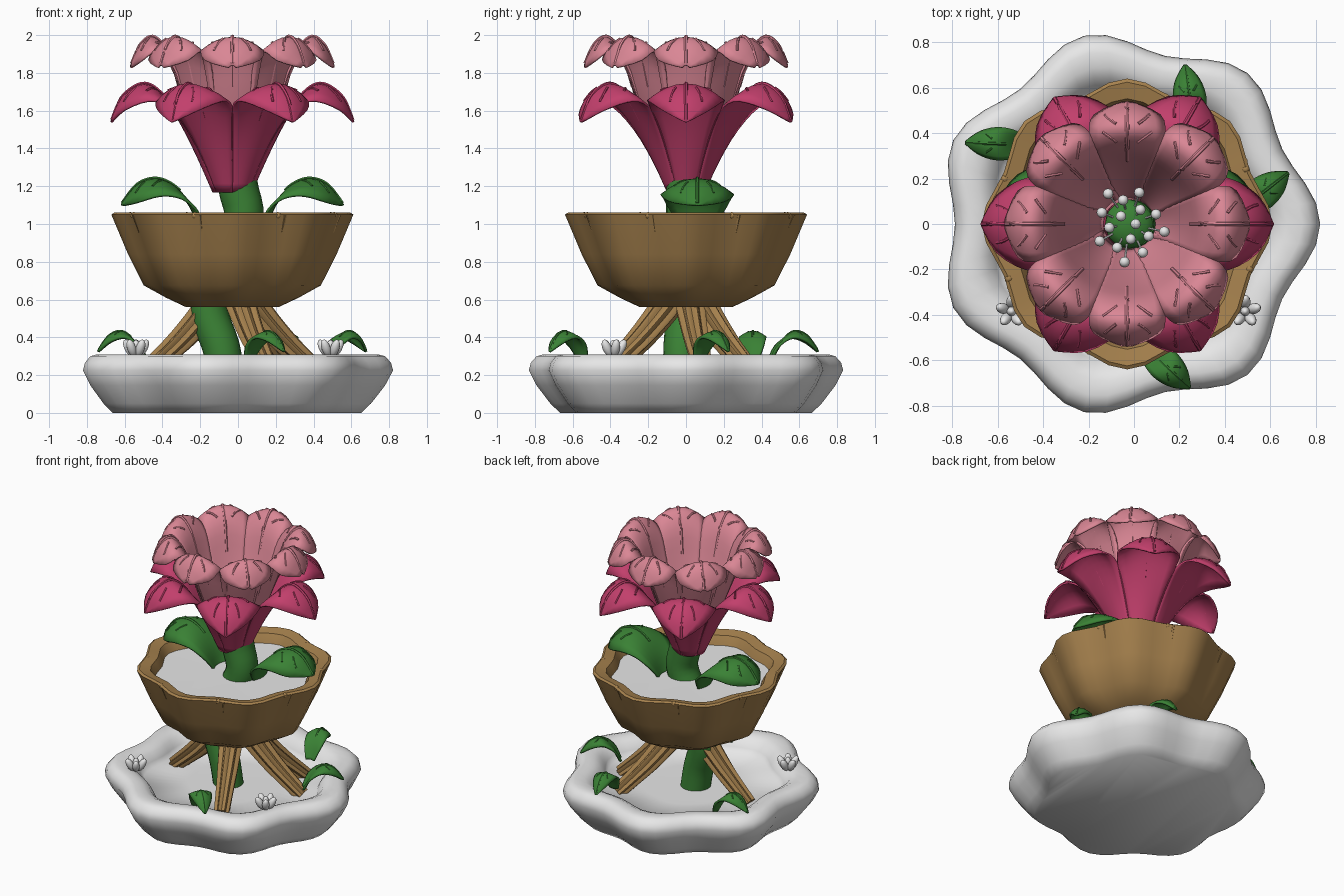
import bpy, bmesh, math
from mathutils import Vector, Matrix

cube = bpy.data.objects.get("Cube")
if cube:
    bpy.data.objects.remove(cube)

CX = -0.03
TAU = math.tau


def material(name, r, g, b):
    m = bpy.data.materials.new(name)
    m.use_nodes = True
    m.diffuse_color = (r, g, b, 1)
    m.node_tree.nodes["Principled BSDF"].inputs["Base Color"].default_value = (r, g, b, 1)
    return m


WHITE = material("white", 0.8, 0.8, 0.8)
BROWN = material("brown", 0.38, 0.22, 0.075)
GREEN = material("green", 0.042, 0.22, 0.035)
PINK = material("pink", 0.7, 0.24, 0.3)
MAGENTA = material("magenta", 0.54, 0.05, 0.15)


def finish(bm, name, mat, thickness=0, sharp=40):
    bmesh.ops.recalc_face_normals(bm, faces=bm.faces)
    mesh = bpy.data.meshes.new(name)
    bm.to_mesh(mesh)
    bm.free()
    ob = bpy.data.objects.new(name, mesh)
    bpy.context.collection.objects.link(ob)
    mesh.materials.append(mat)
    if thickness:
        mod = ob.modifiers.new("thickness", "SOLIDIFY")
        mod.thickness = thickness
        mod.offset = 0
    bpy.ops.object.select_all(action="DESELECT")
    ob.select_set(True)
    bpy.context.view_layer.objects.active = ob
    bpy.ops.object.shade_smooth_by_angle(angle=math.radians(sharp))


def grid(bm, fn, nu, nv, wrap=False, caps=False):
    """Skin rows of points fn(row, column); optionally closed around and capped."""
    rows = [[bm.verts.new(fn(i, j)) for j in range(nv)] for i in range(nu)]
    for a, b in zip(rows, rows[1:]):
        for j in range(nv if wrap else nv - 1):
            k = (j + 1) % nv
            bm.faces.new((a[j], a[k], b[k], b[j]))
    if caps:
        bm.faces.new(rows[0])
        bm.faces.new(rows[-1])


def spline(points, t):
    """Smooth curve through points of any dimension, t in 0..1."""
    n = len(points) - 1
    i = min(int(t * n), n - 1)
    f = t * n - i
    p0, p1, p2, p3 = (points[min(max(i + k, 0), n)] for k in (-1, 0, 1, 2))
    return [b + 0.5 * f * (c - a + f * (2 * a - 5 * b + 4 * c - d + f * (3 * (b - c) + d - a)))
            for a, b, c, d in zip(p0, p1, p2, p3)]


def tube(bm, path, radius, sides=6, ridges=0, steps=None):
    """Tube along a path, with optional lengthwise ridges."""
    steps = steps or len(path)
    pts = [Vector(spline(path, i / (steps - 1))) for i in range(steps)]

    def at(i, j):
        d = (pts[min(i + 1, steps - 1)] - pts[max(i - 1, 0)]).normalized()
        side = d.cross(Vector((0.31, 0.2, 0.93) if abs(d.z) < 0.9 else (1, 0, 0))).normalized()
        a = TAU * j / sides
        r = radius(i / (steps - 1)) if callable(radius) else radius
        r *= 1 + 0.14 * math.cos(ridges * a) if ridges else 1
        return pts[i] + r * (math.cos(a) * side + math.sin(a) * d.cross(side))
    grid(bm, at, steps, sides, True, True)


def ball(bm, centre, size, stretch=(1, 1, 1), turn=Matrix()):
    m = Matrix.Translation(centre) @ turn @ Matrix.Diagonal((*stretch, 1))
    bmesh.ops.create_uvsphere(bm, u_segments=12, v_segments=8, radius=size, matrix=m)


def vessel(name, mat, profile, lobes, depth, segments, sharp):
    """Lobed dish turned from a (radius, height, waviness) profile."""
    bm = bmesh.new()

    def at(i, j):
        r, z, wave = profile[i]
        a = TAU * j / segments
        r *= 1 + depth * wave * math.cos(lobes * a)
        return (CX + r * math.cos(a), r * math.sin(a), z)
    grid(bm, at, len(profile), segments, True, True)
    finish(bm, name, mat, 0, sharp)


def blade(profile, centre, angle, cup, droop):
    """Petal or leaf surface: (reach, height, half width) profile swept outward."""
    c, s = math.cos(angle), math.sin(angle)

    def at(t, u):
        r, z, w = spline(profile, t)
        w = max(w, 0.001)
        r -= cup * (1 - t) * w * u * u
        z -= droop * t * w * u * u
        return Vector((centre[0] + r * c - w * u * s, centre[1] + r * s + w * u * c, z))
    return at


def foliage(name, mat, blades, thickness, vein, pairs):
    """Join blades into one part and lay a midrib and side veins on them."""
    bm, ribs = bmesh.new(), bmesh.new()
    lift = Vector((0, 0, 0.006))
    for f in blades:
        grid(bm, lambda i, j: f(i / 18, j / 4 - 1), 19, 9)
        tube(ribs, [f(0.35 + i / 36, 0) + lift for i in range(24)], vein)
        for k in range(pairs):
            t = 0.56 + 0.17 * k
            for side in (-1, 1):
                tube(ribs, [f(t + 0.025 * i, side * (0.3 + 0.09 * i)) + lift for i in range(5)], vein * 0.7)
    finish(bm, name, mat, thickness)
    finish(ribs, name + "_veins", mat)


# Lobed base basin with a hollow top
vessel("base_basin", WHITE, [
    (0.645, 0, 1), (0.695, 0.05, 1), (0.765, 0.145, 1), (0.805, 0.225, 1), (0.795, 0.265, 1),
    (0.765, 0.3, 1), (0.73, 0.31, 1), (0.67, 0.306, 0.9), (0.625, 0.285, 0.9),
    (0.59, 0.24, 0.8), (0.57, 0.205, 0.7), (0.3, 0.2, 0.2)], 7, 0.057, 56, 75)

# Fluted wooden bowl and its filling
vessel("bowl", BROWN, [
    (0.24, 0.56, 0.5), (0.34, 0.61, 0.8), (0.45, 0.675, 1), (0.53, 0.84, 1), (0.615, 1.05, 1),
    (0.6, 1.06, 1), (0.53, 1.045, 1), (0.505, 1.0, 1), (0.47, 0.9, 1), (0.3, 0.88, 0)], 8, 0.042, 48, 40)
vessel("bowl_filling", WHITE, [(0.47, 0.94, 1), (0.5, 0.985, 1), (0.1, 0.98, 0)], 8, 0.042, 48, 40)

# Wooden knots on the rim and grain ridges on the bowl wall
bm = bmesh.new()
for i in range(8):
    a = TAU * (i + 0.5) / 8 + 0.04
    c, s = math.cos(a), math.sin(a)
    ball(bm, (CX + 0.575 * c, 0.575 * s, 1.045), 0.018)
    tube(bm, [(CX + r * math.cos(a + 0.06), r * math.sin(a + 0.06), z)
              for r, z in ((0.592, 1.05), (0.553, 0.96))], 0.01)
finish(bm, "bowl_knots", BROWN)

# Splayed ridged roots under the bowl
bm = bmesh.new()
for degrees in (-65, 12, 48, 178):
    a = math.radians(degrees)
    path = [(CX + r * math.cos(a), r * math.sin(a), z)
            for r, z in ((0.09, 0.6), (0.16, 0.51), (0.26, 0.4), (0.355, 0.31), (0.48, 0.2))]
    tube(bm, path, lambda t: 0.078 - 0.032 * t, 48, 8, 12)
finish(bm, "roots", BROWN)

# Winding stem with a domed end inside the flower
bm = bmesh.new()
tube(bm, [(-0.06, -0.02, 0.18), (-0.09, -0.02, 0.35), (-0.15, 0, 0.56), (-0.06, 0, 0.82),
          (0.03, 0, 1.03), (0, 0, 1.2), (-0.02, 0, 1.4)], lambda t: 0.098 + 0.01 * t, 20, 0, 25)
ball(bm, (-0.02, 0, 1.4), 0.108, (1, 1, 0.5))
finish(bm, "stem", GREEN)

# Stamens spread over the domed end
bm = bmesh.new()
for i in range(16):
    a, r = 2.4 * i, 0.043 * math.sqrt(i + 0.4)
    tip = Vector((-0.02 + r * math.cos(a), r * math.sin(a), 1.52 - r * 0.3))
    tube(bm, [(-0.02 + 0.5 * r * math.cos(a), 0.5 * r * math.sin(a), 1.42), tip], 0.005)
    ball(bm, tip, 0.023)
finish(bm, "stamens", WHITE)

# Six outer and eight inner petals
outer = [(0.1, 1.17, 0.05), (0.18, 1.35, 0.09), (0.27, 1.53, 0.14), (0.37, 1.68, 0.19),
         (0.47, 1.738, 0.2), (0.58, 1.67, 0.125), (0.64, 1.54, 0.003)]
inner = [(0.11, 1.27, 0.055), (0.2, 1.48, 0.085), (0.275, 1.7, 0.12), (0.335, 1.89, 0.15),
         (0.415, 1.985, 0.165), (0.485, 1.945, 0.145), (0.535, 1.84, 0.02)]
axis = (CX, 0)
foliage("outer_petals", MAGENTA, [blade(outer, axis, TAU * i / 6, 0.4, 0.65) for i in range(6)],
        0.012, 0.01, 2)
foliage("inner_petals", PINK, [blade(inner, axis, TAU * i / 8, 0.3, 0.65) for i in range(8)],
        0.012, 0.01, 2)

# Two arching leaves in the bowl
arch = [(0.17, 0.96, 0.06), (0.22, 1.09, 0.14), (0.3, 1.19, 0.18), (0.4, 1.235, 0.19),
        (0.5, 1.205, 0.145), (0.585, 1.1, 0.003)]
foliage("bowl_leaves", GREEN, [blade(arch, (CX, 0.06), a, 0.3, 0.75) for a in (0, math.pi)],
        0.014, 0.01, 2)

# Small leaves sprouting from the basin
sprout = [(0, 0.27, 0.03), (0.05, 0.365, 0.06), (0.12, 0.425, 0.07), (0.19, 0.405, 0.05), (0.25, 0.325, 0.003)]
places = [(-0.49, 0.35, 178), (0.06, -0.55, -43), (0.48, 0.07, 38), (0.26, 0.45, 98)]
foliage("basin_leaves", GREEN,
        [blade(sprout, (x, y), math.radians(d), 0.4, 0.8) for x, y, d in places], 0.014, 0.007, 1)

# Small white blossoms on the basin
bm = bmesh.new()
for x in (-0.54, 0.49):
    for i in range(5):
        a = TAU * i / 5 + 0.3
        turn = Matrix.Rotation(a, 4, "Z") @ Matrix.Rotation(0.5, 4, "Y")
        ball(bm, (x + 0.04 * math.cos(a), -0.385 + 0.04 * math.sin(a), 0.343), 0.05, (0.48, 0.48, 1), turn)
    ball(bm, (x, -0.385, 0.345), 0.042, (0.5, 0.5, 1))
finish(bm, "blossoms", WHITE)
